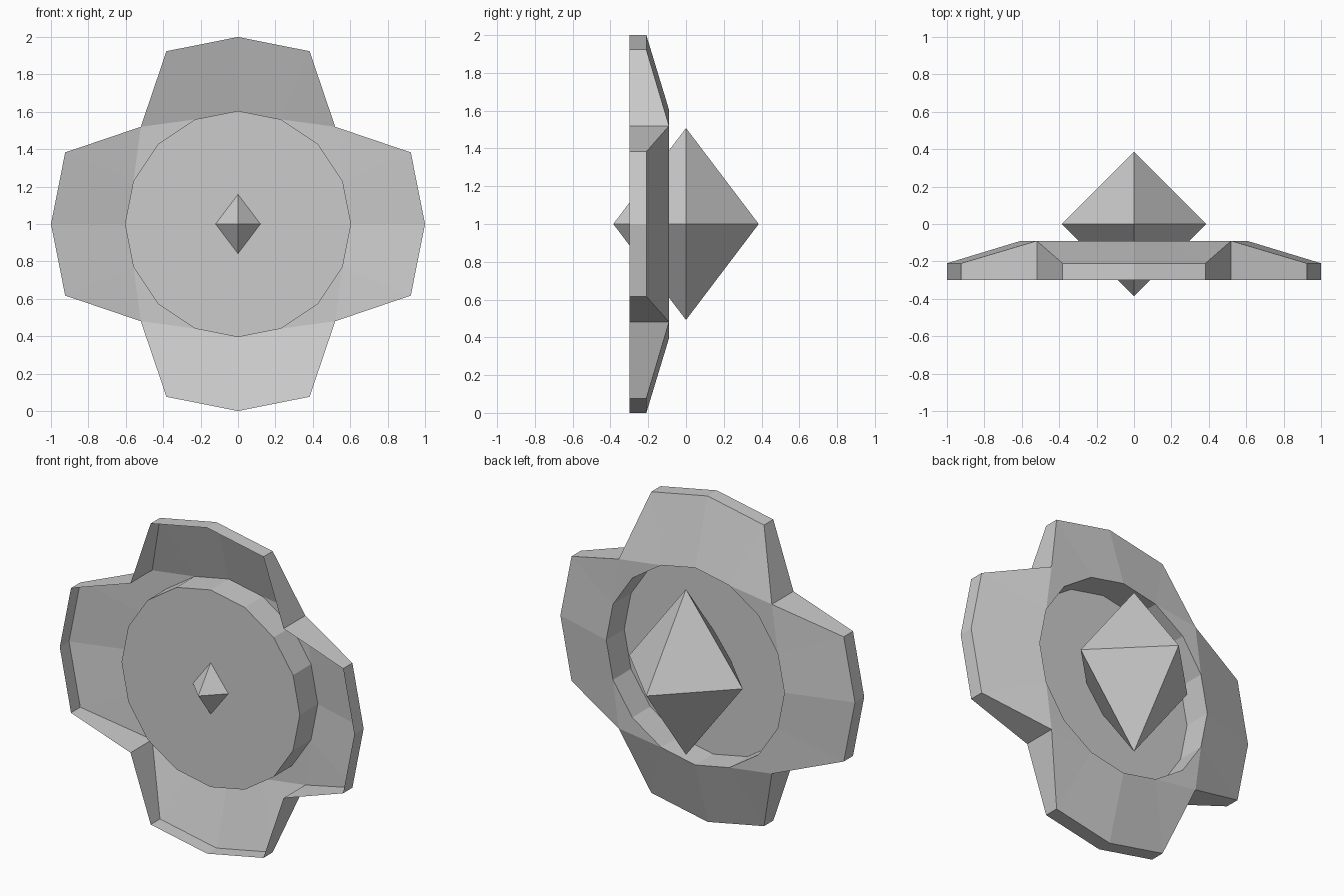
import bpy, bmesh
from math import sin, cos, pi

if "Cube" in bpy.data.objects:
    bpy.data.objects.remove(bpy.data.objects["Cube"])

CENTRE_Z = 1.0
SIDES = 16


def finish(name, bm):
    bmesh.ops.recalc_face_normals(bm, faces=bm.faces[:])
    mesh = bpy.data.meshes.new(name)
    bm.to_mesh(mesh)
    bm.free()
    obj = bpy.data.objects.new(name, mesh)
    bpy.context.collection.objects.link(obj)
    return obj


def ring(bm, radius, y):
    """16 verts around the y axis; radius and y are functions of the index."""
    return [bm.verts.new((radius(i) * cos(2 * pi * i / SIDES), y(i),
                          CENTRE_Z + radius(i) * sin(2 * pi * i / SIDES)))
            for i in range(SIDES)]


# Four-petal shell: open-fronted thin sheet with a sunken central disc
def notch(i):
    return i % 4 == 2


def outer(i):
    return 0.735 if notch(i) else 1.0


def inner(i):
    return 0.605


bm = bmesh.new()
rim_front = ring(bm, outer, lambda i: -0.30)
rim_back = ring(bm, outer, lambda i: -0.09 if notch(i) else -0.21)
hub_back = ring(bm, inner, lambda i: -0.09)
hub_front = ring(bm, inner, lambda i: -0.265)
for i in range(SIDES):
    j = (i + 1) % SIDES
    bm.faces.new((rim_front[i], rim_front[j], rim_back[j], rim_back[i]))
    bm.faces.new((hub_back[i], hub_back[j], hub_front[j], hub_front[i]))
    # petal faces, split so the notch corners lie flat
    a, b, c, d = rim_back[i], rim_back[j], hub_back[j], hub_back[i]
    if notch(i):
        bm.faces.new((a, c, d))
        bm.faces.new((a, b, c))
    elif notch(j):
        bm.faces.new((b, c, d))
        bm.faces.new((a, b, d))
    else:
        bm.faces.new((a, b, c, d))
bm.faces.new(hub_front)
finish("petal_shell", bm)

# Central eight-sided crystal, its tip poking through the disc
bm = bmesh.new()
w, h = 0.385, 0.508
belt = [bm.verts.new((x, y, CENTRE_Z)) for x, y in ((w, 0), (0, w), (-w, 0), (0, -w))]
for s in (1, -1):
    tip = bm.verts.new((0, 0, CENTRE_Z + s * h))
    for i in range(4):
        bm.faces.new((belt[i], belt[(i + 1) % 4], tip))
finish("crystal", bm)
